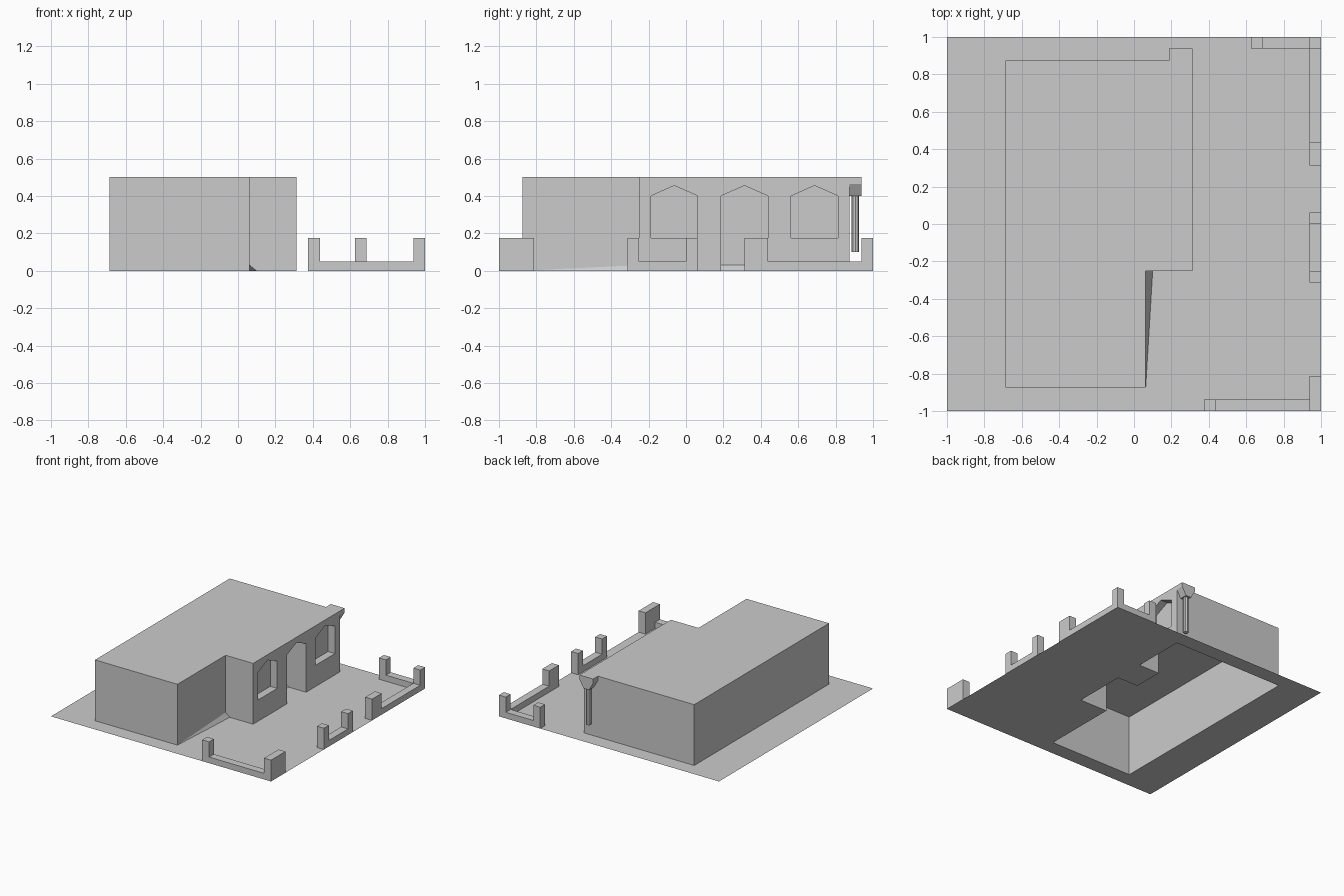
import bpy, bmesh
from mathutils import Vector

if "Cube" in bpy.data.objects:
    bpy.data.objects.remove(bpy.data.objects["Cube"])


def finish(name, bm):
    me = bpy.data.meshes.new(name)
    bm.to_mesh(me)
    bm.free()
    ob = bpy.data.objects.new(name, me)
    bpy.context.collection.objects.link(ob)
    return ob


def prism(name, pts, axis, a, b):
    """Extrude a 2D profile along x, y or z from a to b."""
    place = {'x': lambda p: (a, p[0], p[1]),
             'y': lambda p: (p[0], a, p[1]),
             'z': lambda p: (p[0], p[1], a)}[axis]
    bm = bmesh.new()
    face = bm.faces.new([bm.verts.new(place(p)) for p in pts])
    ext = bmesh.ops.extrude_face_region(bm, geom=[face], use_keep_orig=True)
    move = Vector([(b - a) if axis == c else 0 for c in 'xyz'])
    bmesh.ops.translate(bm, vec=move,
                        verts=[v for v in ext['geom'] if isinstance(v, bmesh.types.BMVert)])
    bmesh.ops.recalc_face_normals(bm, faces=bm.faces)
    return finish(name, bm)


def sheet(name, pts):
    bm = bmesh.new()
    bm.faces.new([bm.verts.new(p) for p in pts])
    return finish(name, bm)


L, R, STEP = -0.6875, 0.3125, 0.0625
FRONT, MID, BACK = -0.875, -0.25, 0.875
DOOR_Y0, DOOR_Y1, DOOR_X = 0.1875, 0.4375, 0.125

# House: L-shaped block with gabled window recesses and a doorway
house = prism("house", [(L, FRONT), (STEP, FRONT), (STEP, MID), (R, MID),
                        (R, BACK), (L, BACK)], 'z', 0, 0.5)
cutters = []
for y0, y1, sill, depth_x in ((-0.1875, 0.0625, 0.175, 0.25),
                              (DOOR_Y0, DOOR_Y1, -0.1, DOOR_X),
                              (0.5625, 0.8125, 0.175, 0.25)):
    cut = prism("opening_cutter", [(y0, sill), (y1, sill), (y1, 0.4),
                                   ((y0 + y1) / 2, 0.455), (y0, 0.4)], 'x', depth_x, 0.5)
    cut.hide_render = True
    mod = house.modifiers.new("opening", 'BOOLEAN')
    mod.operation, mod.solver, mod.object = 'DIFFERENCE', 'EXACT', cut
    cutters.append(cut)
bpy.context.view_layer.update()
evaluated = house.evaluated_get(bpy.context.evaluated_depsgraph_get())
house_mesh = bpy.data.meshes.new_from_object(evaluated)
house.modifiers.clear()
house.data = house_mesh
for cut in cutters:
    bpy.data.objects.remove(cut)

# The house shell is open underneath
bm = bmesh.new()
bm.from_mesh(house.data)
bmesh.ops.delete(bm, context='FACES',
                 geom=[f for f in bm.faces if all(abs(v.co.z) < 1e-4 for v in f.verts)])
bm.to_mesh(house.data)
bm.free()

# Ground sheet with a hole for the house footprint
bm = bmesh.new()
hole = [(L, FRONT), (STEP, FRONT), (STEP, MID), (R, MID), (R, DOOR_Y0), (DOOR_X, DOOR_Y0),
        (DOOR_X, DOOR_Y1), (R, DOOR_Y1), (R, BACK), (L, BACK)]
for loop in ([(-1, -1), (1, -1), (1, 1), (-1, 1)], hole):
    vs = [bm.verts.new((x, y, 0)) for x, y in loop]
    for i, v in enumerate(vs):
        bm.edges.new((v, vs[(i + 1) % len(vs)]))
bmesh.ops.triangle_fill(bm, edges=bm.edges[:], use_beauty=True, normal=(0, 0, 1))
finish("ground", bm)

# Sloped skirting along the side wall and at the foot of the door
sheet("wall_skirting", [(STEP, FRONT, 0), (0.1, MID, 0), (STEP, MID, 0.03), (STEP, FRONT, 0.03)])
sheet("door_skirting", [(DOOR_X + 0.03, DOOR_Y0, 0), (DOOR_X + 0.03, DOOR_Y1, 0),
                        (DOOR_X, DOOR_Y1, 0.03), (DOOR_X, DOOR_Y0, 0.03)])

# Rain head under the roof corner, with its downpipe
prism("rain_head", [(0.1875, 0.5), (R, 0.5), (R, 0.465), (0.275, 0.4), (0.225, 0.4),
                    (0.1875, 0.465)], 'y', BACK, 0.9375)
bpy.ops.mesh.primitive_cylinder_add(vertices=8, radius=0.02, depth=0.3,
                                    location=(0.25, 0.906, 0.25))
bpy.context.object.name = "downpipe"


# Low boundary walls: profile with raised posts at both ends
def wall(name, axis, u0, u1, post0, post1, a, b):
    low, high = 0.05, 0.175
    prism(name, [(u0, 0), (u1, 0), (u1, high), (u1 - post1, high), (u1 - post1, low),
                 (u0 + post0, low), (u0 + post0, high), (u0, high)], axis, a, b)


P = 0.0625
wall("front_wall", 'y', 0.375, 1, P, P, -1, -1 + P)
wall("back_wall", 'y', 0.625, 1, P, P, 1 - P, 1)
wall("side_wall_middle", 'x', -0.3125, 0.0625, P, P, 1 - P, 1)
wall("side_wall_back", 'x', 0.3125, 1, 0.125, P, 1 - P, 1)
prism("front_corner_post", [(1 - P, -1 + P), (1, -1 + P), (1, -0.8125), (1 - P, -0.8125)],
      'z', 0, 0.175)
